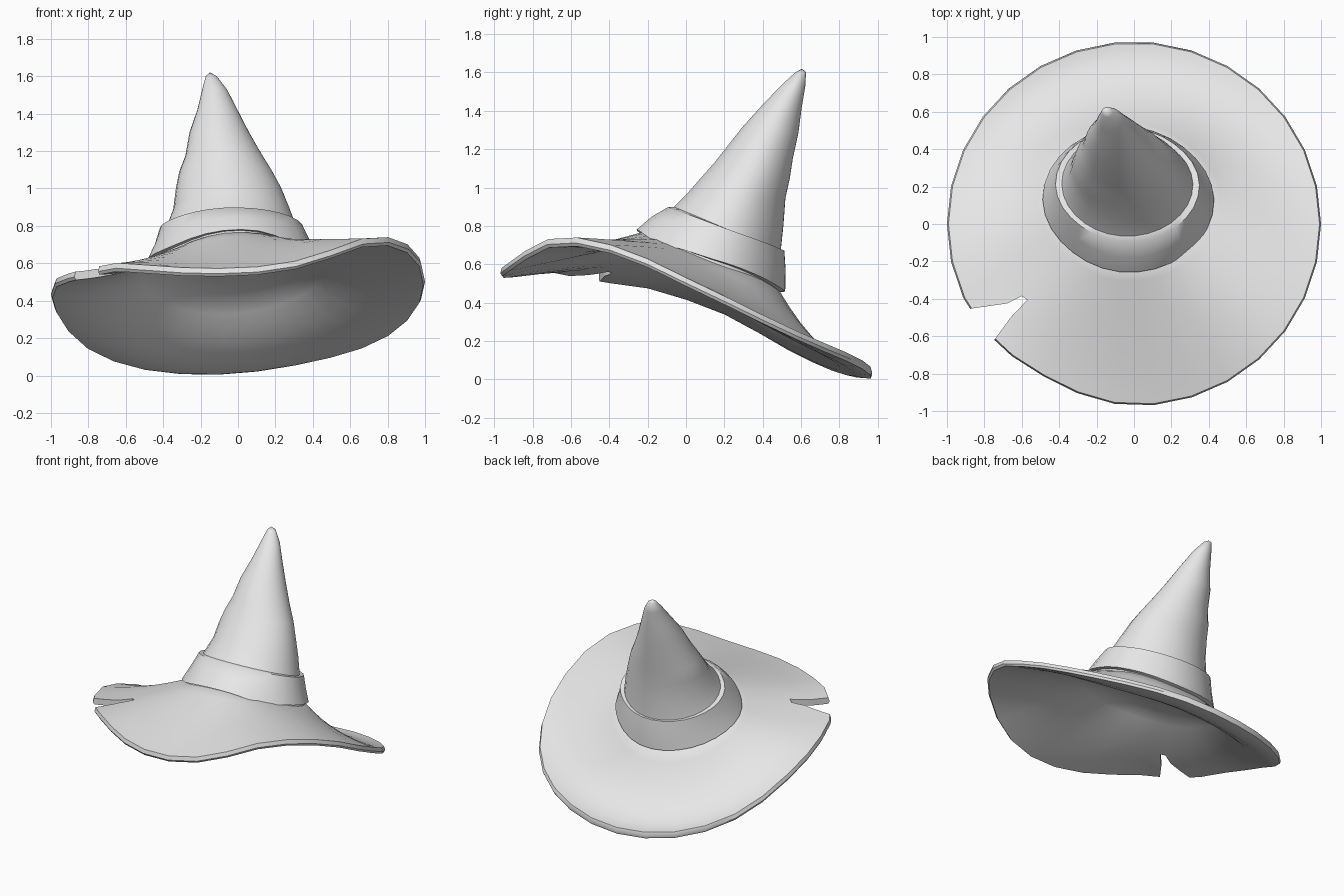
import bpy, bmesh, math

if "Cube" in bpy.data.objects:
    bpy.data.objects.remove(bpy.data.objects["Cube"])

N = 30
felt = bpy.data.materials.new("grey_felt")
felt.diffuse_color = (0.8, 0.8, 0.8, 1)
felt.use_nodes = True
felt.node_tree.nodes["Principled BSDF"].inputs["Base Color"].default_value = felt.diffuse_color


def make_object(name, verts, faces):
    mesh = bpy.data.meshes.new(name)
    mesh.from_pydata(verts, [], faces)
    mesh.materials.append(felt)
    ob = bpy.data.objects.new(name, mesh)
    bpy.context.collection.objects.link(ob)
    return ob


def loft(name, rings, closed=False, start=None, tip=None):
    """Skin rings of N points; optionally close the profile or end in points."""
    verts = [p for r in rings for p in r]
    faces = []
    k = len(rings)
    for i in range(k if closed else k - 1):
        a, b = i * N, ((i + 1) % k) * N
        for j in range(N):
            j2 = (j + 1) % N
            faces.append((a + j, a + j2, b + j2, b + j))
    if start:
        verts.append(start)
        faces += [((j + 1) % N, j, len(verts) - 1) for j in range(N)]
    if tip:
        verts.append(tip)
        a = (k - 1) * N
        faces += [(a + j, a + (j + 1) % N, len(verts) - 1) for j in range(N)]
    return make_object(name, verts, faces)


def bump(deg, centre, width):
    d = (deg - centre + 180) % 360 - 180
    return math.exp(-(d / width) ** 2)


def tilted_ring(cx, cy, cz, rx, ry, dz, warp=0.0):
    """Ellipse raised at the front by dz, squeezed on one diagonal and warped."""
    pts = []
    for j in range(N):
        a = 2 * math.pi * j / N
        deg = 360 * j / N
        k = 1 - 0.035 * bump(deg, 45, 30) - 0.03 * bump(deg, 225, 30)
        lift = warp * (0.028 * bump(deg, 45, 30) - 0.042 * bump(deg, 220, 35))
        pts.append((cx + k * rx * math.cos(a), cy + k * ry * math.sin(a),
                    cz - dz * math.sin(a) + lift))
    return pts


def periodic(values, deg):
    """Smooth interpolation of evenly spaced values round a circle."""
    n = len(values)
    f = deg / 360 * n
    i = int(f)
    t = f - i
    p0, p1, p2, p3 = (values[(i + k) % n] for k in (-1, 0, 1, 2))
    return p1 + 0.5 * t * (p2 - p0 + t * (2 * p0 - 5 * p1 + 4 * p2 - p3
                                          + t * (3 * (p1 - p2) + p3 - p0)))


def finish(ob, angle=40):
    bpy.ops.object.select_all(action='DESELECT')
    ob.select_set(True)
    bpy.context.view_layer.objects.active = ob
    for m in list(ob.modifiers):
        bpy.ops.object.modifier_apply(modifier=m.name)
    bpy.ops.object.shade_smooth_by_angle(angle=math.radians(angle))


# Wavy brim: rim height every 15 degrees, starting at +x
rim_z = [0.53, 0.41, 0.295, 0.205, 0.14, 0.09, 0.055, 0.05,
         0.075, 0.135, 0.23, 0.36, 0.46, 0.53, 0.555, 0.60,
         0.59, 0.575, 0.575, 0.60, 0.67, 0.74, 0.725, 0.65]
base = tilted_ring(-0.03, 0.13, 0.61, 0.435, 0.365, 0.16, 1)


def brim_ring(s, grow=1.0, drop=0.0):
    ring = []
    for j in range(N):
        a = 2 * math.pi * j / N
        deg = math.degrees(a)
        r = (1 - 0.035 * bump(deg, 240, 20)) * grow
        bx, by, bz = base[j]
        zr = periodic(rim_z, deg)
        power = (1.55 + 0.5 * math.sin(a) - 0.15 * math.cos(a)
                 + 0.45 * bump(deg, 30, 35) + 0.5 * bump(deg, 205, 40))
        ring.append((bx + (r * math.cos(a) - bx) * s,
                     by + (0.975 * r * math.sin(a) - by) * s,
                     zr + (bz - zr) * (1 - s) ** power - drop))
    return ring


# Underside continues across the head opening; top side runs under the crown
steps = (0, 0.1, 0.22, 0.35, 0.5, 0.65, 0.8, 0.92)
inner_low = tilted_ring(-0.03, 0.13, 0.59, 0.22, 0.185, 0.08)
inner_top = tilted_ring(-0.03, 0.13, 0.63, 0.22, 0.185, 0.08)
under = [brim_ring(s, 1.0, 0.045) for s in steps] + [brim_ring(0.985, 1.0, 0.045)]
edge = [brim_ring(1, 1.0, 0.028), brim_ring(1, 0.992, 0.0)]
over = [brim_ring(s, 0.992, 0.0) for s in reversed(steps)]
brim = loft("brim", [inner_low] + under + edge + over + [inner_top],
            start=(-0.03, 0.13, 0.595), tip=(-0.03, 0.13, 0.635))

# Torn notch in the front left of the brim
outline = [(-1.1, -0.49), (-0.855, -0.45), (-0.68, -0.425), (-0.6, -0.385),
           (-0.57, -0.405), (-0.66, -0.5), (-0.74, -0.61), (-0.9, -0.82)]
n = len(outline)
cutter = make_object(
    "notch_cutter",
    [(x, y, z) for z in (0.2, 1.0) for x, y in outline],
    [tuple(range(n))[::-1], tuple(range(n, 2 * n))]
    + [(i, (i + 1) % n, n + (i + 1) % n, n + i) for i in range(n)])
for ob in (cutter, brim):
    bm = bmesh.new()
    bm.from_mesh(ob.data)
    bmesh.ops.recalc_face_normals(bm, faces=bm.faces)
    bm.to_mesh(ob.data)
    bm.free()
cutter.hide_render = True
cut = brim.modifiers.new("notch", 'BOOLEAN')
cut.operation = 'DIFFERENCE'
cut.solver = 'EXACT'
cut.object = cutter
finish(brim)
bpy.data.objects.remove(cutter)

# Leaning crown
crown_rings = [base] + [tilted_ring(*r) for r in (
    (-0.035, 0.21, 0.775, 0.355, 0.285, 0.115),
    (-0.035, 0.26, 0.89, 0.312, 0.25, 0.085),
    (-0.05, 0.30, 1.00, 0.283, 0.22, 0.055),
    (-0.065, 0.345, 1.09, 0.25, 0.198, 0.04),
    (-0.075, 0.38, 1.175, 0.207, 0.178, 0.025),
    (-0.10, 0.44, 1.30, 0.16, 0.147, 0.015),
    (-0.11, 0.50, 1.42, 0.108, 0.103, 0.01),
    (-0.125, 0.56, 1.53, 0.066, 0.062, 0.005),
    (-0.143, 0.598, 1.60, 0.03, 0.028, 0.0))]
crown = loft("crown", crown_rings, tip=(-0.15, 0.605, 1.62))
finish(crown, 60)

# Hat band with a slightly wavy lower edge
low_out = tilted_ring(-0.03, 0.13, 0.62, 0.46, 0.39, 0.165, 1)
low_in = tilted_ring(-0.03, 0.13, 0.615, 0.42, 0.35, 0.165, 1)
for ring in (low_out, low_in):
    for j, (x, y, z) in enumerate(ring):
        deg = 360 * j / N
        dip = 0.028 * bump(deg, 315, 18) - 0.012 * bump(deg, 15, 20)
        ring[j] = (x, y, z - dip)
mid_out = tilted_ring(-0.03, 0.17, 0.71, 0.415, 0.352, 0.14, 0.5)
top_out = tilted_ring(-0.035, 0.21, 0.785, 0.386, 0.305, 0.115, 0.25)
top_in = tilted_ring(-0.035, 0.21, 0.785, 0.35, 0.272, 0.115, 0.25)
band = loft("hat_band", [low_out, mid_out, top_out, top_in, low_in], closed=True)
finish(band)
